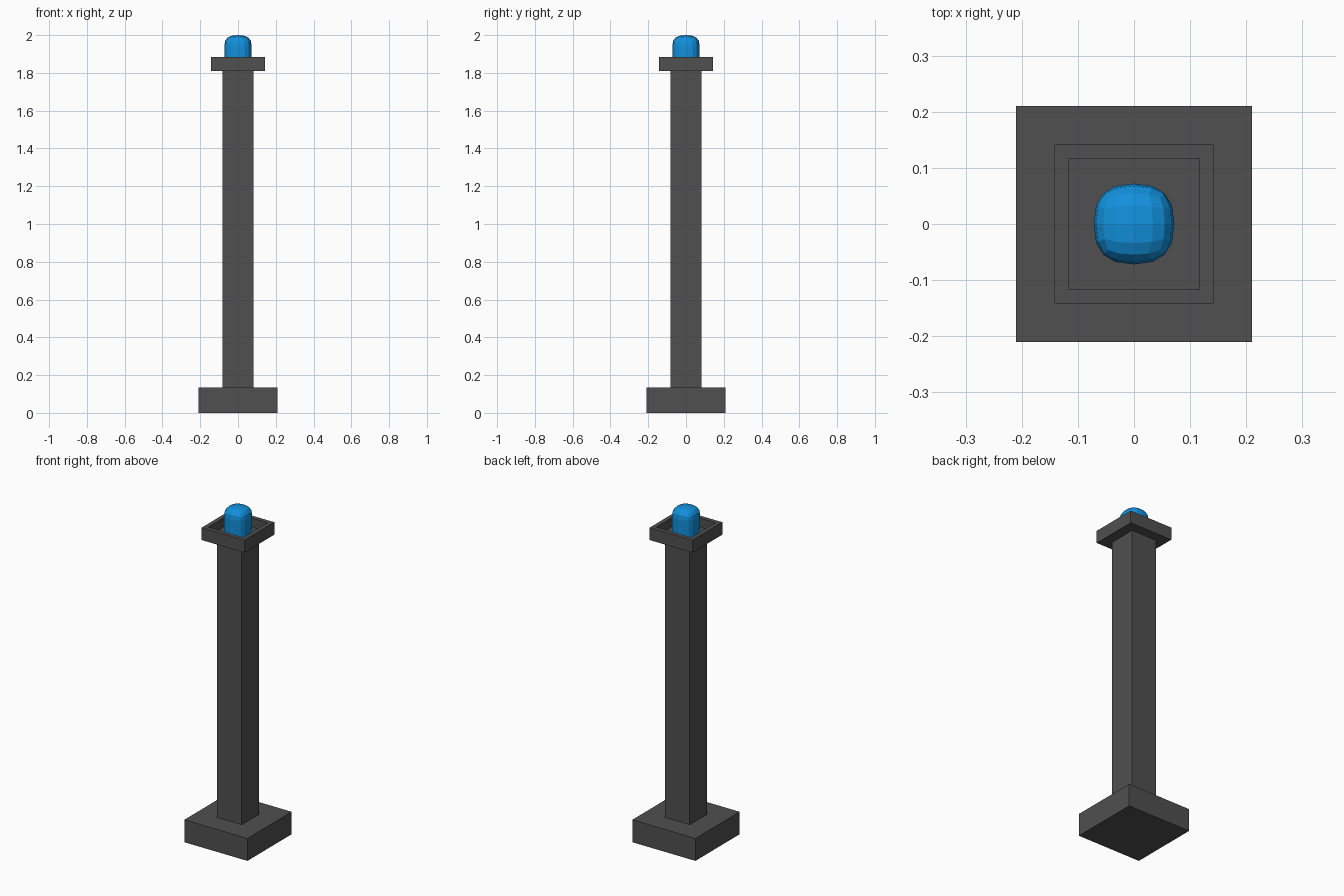
import bpy, bmesh
from mathutils import Vector

if "Cube" in bpy.data.objects:
    bpy.data.objects.remove(bpy.data.objects["Cube"])


def material(name, color):
    m = bpy.data.materials.new(name)
    m.diffuse_color = color
    m.use_nodes = True
    m.node_tree.nodes["Principled BSDF"].inputs["Base Color"].default_value = m.diffuse_color
    return m


DARK = material("dark_metal", (0.08, 0.08, 0.08, 1))
BLUE = material("blue_glass", (0.006, 0.28, 0.72, 1))


def finish(bm, name, mat):
    bmesh.ops.recalc_face_normals(bm, faces=bm.faces)
    mesh = bpy.data.meshes.new(name)
    bm.to_mesh(mesh)
    bm.free()
    mesh.materials.append(mat)
    ob = bpy.data.objects.new(name, mesh)
    bpy.context.collection.objects.link(ob)
    return ob


def box(half, z0, z1):
    bm = bmesh.new()
    bmesh.ops.create_cube(bm, size=2)
    for v in bm.verts:
        v.co = Vector((v.co.x * half, v.co.y * half, z0 if v.co.z < 0 else z1))
    return bm


# Foot and post
finish(box(0.21, 0, 0.135), "base", DARK)
finish(box(0.083, 0.135, 1.81), "post", DARK)

# Tray: square slab with a sunken top
RIM, FLOOR = 1.885, 1.83
bm = box(0.142, 1.81, RIM)
bm.normal_update()
top = max(bm.faces, key=lambda f: f.calc_center_median().z)
bmesh.ops.inset_region(bm, faces=[top], thickness=0.036)
inner = bmesh.ops.extrude_discrete_faces(bm, faces=[top])["faces"][0]
for v in inner.verts:
    v.co.z = FLOOR
finish(bm, "tray", DARK)

# Lamp: gridded cube, upper half rounded to a dome, lower half a straight wall
R, DOME_Z, TOP_Z, P = 0.072, 1.945, 2.0, 2.5
bm = bmesh.new()
bmesh.ops.create_cube(bm, size=2)
bmesh.ops.subdivide_edges(bm, edges=bm.edges[:], cuts=3, use_grid_fill=True)
for v in bm.verts:
    x, y, z = v.co
    up = max(z, 0)
    norm = (abs(x) ** P + abs(y) ** P + up ** P) ** (1 / P) or 1
    s = (1 if z >= 0 else max(abs(x), abs(y))) / norm
    height = up * s * (TOP_Z - DOME_Z) if z >= 0 else z * (DOME_Z - FLOOR)
    v.co = Vector((x * s * R, y * s * R, DOME_Z + height))
finish(bm, "lamp", BLUE)
